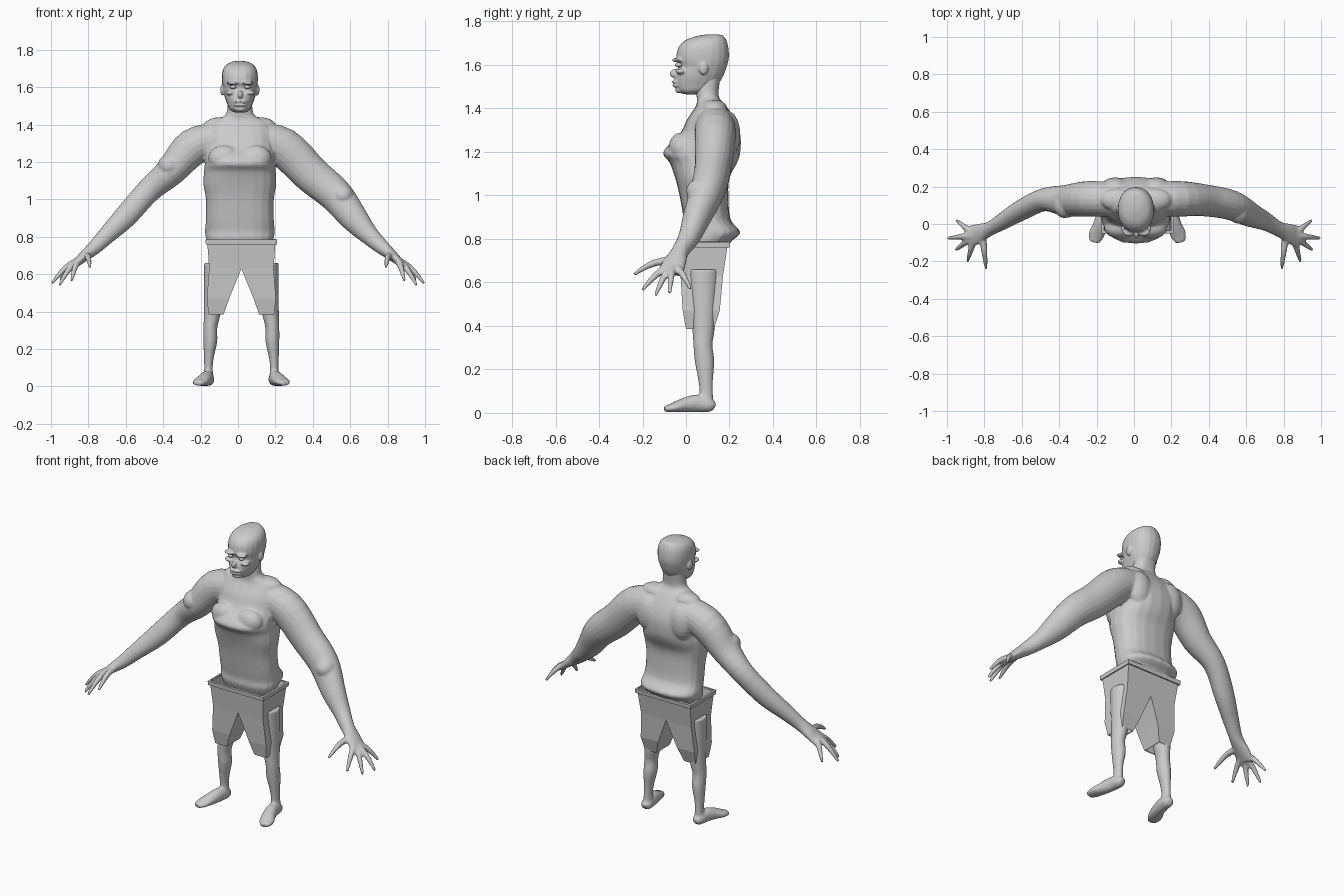
import bpy, bmesh, math
from mathutils import Vector

if "Cube" in bpy.data.objects:
    bpy.data.objects.remove(bpy.data.objects["Cube"])

grey = bpy.data.materials.new("plain_grey")
grey.use_nodes = True
grey.diffuse_color = (0.6, 0.6, 0.6, 1)
grey.node_tree.nodes["Principled BSDF"].inputs["Base Color"].default_value = (0.6, 0.6, 0.6, 1)

CX = 0.018  # middle of the hips


def finish(bm, name):
    bmesh.ops.recalc_face_normals(bm, faces=bm.faces)
    mesh = bpy.data.meshes.new(name)
    bm.to_mesh(mesh)
    bm.free()
    mesh.materials.append(grey)
    obj = bpy.data.objects.new(name, mesh)
    bpy.context.collection.objects.link(obj)
    return obj


def spline(rows, steps=4):
    """Pass a smooth curve through rows of numbers."""
    out = []
    for i in range(len(rows) - 1):
        p = [rows[max(i - 1, 0)], rows[i], rows[i + 1], rows[min(i + 2, len(rows) - 1)]]
        for k in range(steps):
            t = k / steps
            out.append([b + 0.5 * t * (c - a + t * (2 * a - 5 * b + 4 * c - d + t * (3 * (b - c) + d - a)))
                        for a, b, c, d in zip(*p)])
    return out + [list(rows[-1])]


def loft(bm, rows, ref=None, power=2.0, sides=20):
    """Skin rings (x, y, z, half_width, half_depth); level rings unless ref is given."""
    rows = spline(rows)
    rings = []
    for i, (x, y, z, a, b) in enumerate(rows):
        u, v = Vector((1, 0, 0)), Vector((0, 1, 0))
        if ref:
            t = Vector(rows[min(i + 1, len(rows) - 1)][:3]) - Vector(rows[max(i - 1, 0)][:3])
            u = t.cross(Vector(ref)).normalized()
            v = t.normalized().cross(u)
        ring = []
        for k in range(sides):
            c, s = math.cos(math.tau * k / sides), math.sin(math.tau * k / sides)
            c = math.copysign(abs(c) ** (2 / power), c)
            s = math.copysign(abs(s) ** (2 / power), s)
            ring.append(bm.verts.new(Vector((x, y, z)) + u * a * c + v * b * s))
        rings.append(ring)
    for r, q in zip(rings, rings[1:]):
        for k in range(sides):
            n = (k + 1) % sides
            bm.faces.new((r[k], r[n], q[n], q[k]))
    bm.faces.new(rings[0])
    bm.faces.new(rings[-1])


def slices(rows, cx=0.01):
    """Turn (z, half_width, front, back) into level rings."""
    return [(cx, (f + b) / 2, z, w, (b - f) / 2) for z, w, f, b in rows]


def blob(bm, centre, size):
    made = bmesh.ops.create_uvsphere(bm, u_segments=16, v_segments=10, radius=1)["verts"]
    for v in made:
        v.co = Vector(c * s for c, s in zip(v.co, size)) + Vector(centre)


def fuse(obj, voxel, rounds):
    bpy.ops.object.select_all(action='DESELECT')
    obj.select_set(True)
    bpy.context.view_layer.objects.active = obj
    m = obj.modifiers.new("fuse", 'REMESH')
    m.mode, m.voxel_size, m.use_smooth_shade = 'VOXEL', voxel, True
    m = obj.modifiers.new("soften", 'SMOOTH')
    m.iterations = rounds
    bpy.ops.object.shade_smooth()


# Torso and neck
bm = bmesh.new()
loft(bm, slices([
    (0.74, .16, .02, .18), (0.79, .18, .0, .21), (0.83, .187, .0, .25), (0.89, .182, -.01, .205),
    (1.0, .182, -.03, .195), (1.08, .195, -.05, .2), (1.15, .192, -.075, .235),
    (1.2, .187, -.105, .25), (1.28, .187, -.03, .25), (1.35, .18, .005, .225),
    (1.41, .15, .045, .185), (1.445, .085, .05, .155), (1.48, .068, .045, .15),
    (1.55, .065, .05, .16)]), power=2.4)
for s in (-1, 1):
    blob(bm, (s * .085 + .01, -.02, 1.22), (.085, .06, .07))     # pectorals
    blob(bm, (s * .11 + .01, .19, 1.28), (.08, .06, .11))        # shoulder blades
    blob(bm, (s * .1 + .01, .13, 1.4), (.09, .06, .04))          # neck muscles

# Arms and palms: the left one is heavier
left_arm = [
    (.08, .13, 1.33, .085, .09), (.24, .135, 1.28, .105, .095), (.39, .125, 1.135, .1, .085),
    (.52, .1, 1.025, .092, .08), (.62, .05, .9, .075, .065), (.7, .015, .81, .053, .05),
    (.77, -.025, .745, .04, .04), (.83, -.05, .695, .028, .052), (.88, -.07, .65, .018, .06)]
right_arm = [
    (-.08, .13, 1.33, .085, .09), (-.24, .135, 1.28, .1, .095), (-.36, .125, 1.15, .08, .085),
    (-.48, .13, 1.045, .066, .062), (-.6, .075, .91, .062, .055), (-.7, .015, .81, .048, .045),
    (-.77, -.025, .74, .038, .038), (-.83, -.05, .69, .028, .052), (-.88, -.07, .645, .018, .06)]
for arm in (left_arm, right_arm):
    loft(bm, arm, ref=(0, 1, 0))
blob(bm, (-.37, .1, 1.18), (.06, .07, .06))      # upper arm bulges
blob(bm, (.56, .07, 1.02), (.06, .07, .06))

# Fingers, thumb first
tips = [(.79, -.24, .635), (.89, -.2, .565), (.955, -.14, .54), (.995, -.075, .55), (.95, .02, .57)]
for s in (-1, 1):
    for i, tip in enumerate(tips):
        root = Vector((.81, -.06, .7) if i == 0 else (.85, -.06, .675))
        tip = Vector(tip)
        rows = []
        for t, r in ((.1, .02), (.45, .017), (.75, .013), (1, .008)):
            p = root.lerp(tip, t) + Vector((0, 0, .02 * math.sin(math.pi * t)))
            rows.append((s * p.x, p.y, p.z, r, r))
        loft(bm, rows, ref=(0, 0, 1), sides=10)
fuse(finish(bm, "torso_and_arms"), .0075, 3)

# Head with gaunt face
bm = bmesh.new()
loft(bm, slices([
    (1.465, .03, -.01, .05), (1.48, .055, -.035, .1), (1.51, .068, -.05, .145),
    (1.55, .082, -.05, .172), (1.59, .09, -.035, .187), (1.63, .096, -.045, .197),
    (1.68, .094, -.035, .195), (1.715, .078, .0, .185), (1.735, .045, .06, .17),
    (1.74, .015, .1, .14)]), power=2.2)
blob(bm, (.012, -.05, 1.56), (.014, .025, .022))     # nose
blob(bm, (.012, -.045, 1.522), (.038, .022, .008))   # lips
blob(bm, (.012, -.042, 1.505), (.036, .022, .008))
blob(bm, (.012, -.03, 1.483), (.03, .02, .014))      # chin
for s in (-1, 1):
    blob(bm, (s * .04 + .012, -.04, 1.622), (.034, .026, .009))   # brows
    blob(bm, (s * .055 + .012, -.025, 1.57), (.026, .025, .012))  # cheekbones
    blob(bm, (s * .093 + .01, .08, 1.585), (.012, .022, .03))     # ears
fuse(finish(bm, "head"), .0055, 2)

for s, side in ((-1, "right"), (1, "left")):
    # Eyes
    bm = bmesh.new()
    blob(bm, (s * .038 + .012, -.033, 1.6), (.016, .018, .011))
    for f in bm.faces:
        f.smooth = True
    finish(bm, side + "_eye")

    # Legs and feet
    bm = bmesh.new()
    leg = [(.13, .08, .66, .07, .075), (.145, .08, .48, .055, .062), (.158, .08, .37, .043, .05),
           (.166, .078, .31, .037, .044), (.166, .085, .24, .037, .045), (.174, .09, .15, .026, .034),
           (.176, .093, .09, .023, .031), (.176, .09, .04, .03, .036)]
    foot = [(.172, .13, .025, .018, .018), (.176, .11, .034, .032, .031), (.184, .05, .043, .035, .041),
            (.2, -.01, .035, .039, .033), (.22, -.06, .024, .042, .021), (.23, -.098, .018, .026, .013)]
    loft(bm, [(s * x + CX, y, z, a, b) for x, y, z, a, b in leg])
    loft(bm, [(s * x + CX, y, z, a, b) for x, y, z, a, b in foot], ref=(0, 0, 1))
    fuse(finish(bm, side + "_leg"), .007, 3)


def flat_tube(name, rings, thick, mirror):
    """Straight walls between level rectangles (x0, x1, y0, y1, z)."""
    bm = bmesh.new()
    loops = [[bm.verts.new(p) for p in ((x0, y0, z), (x1, y0, z), (x1, y1, z), (x0, y1, z))]
             for x0, x1, y0, y1, z in rings]
    for r, q in zip(loops, loops[1:]):
        for k in range(4):
            n = (k + 1) % 4
            if any(v.co.x > 1e-5 or not mirror for v in (r[k], r[n], q[k], q[n])):
                bm.faces.new((r[k], r[n], q[n], q[k]))
    obj = finish(bm, name)
    obj.location.x = CX
    if mirror:
        obj.modifiers.new("mirror", 'MIRROR').use_clip = True
    m = obj.modifiers.new("cloth", 'SOLIDIFY')
    m.thickness, m.offset = thick, -1
    return obj


# Shorts and waistband
flat_tube("shorts", [(0, .183, -.04, .193, .78), (0, .172, -.025, .17, .63),
                     (.065, .185, -.015, .155, .47), (.095, .175, 0, .128, .385)], .006, True)
flat_tube("waistband", [(-.192, .192, -.05, .203, .785), (-.19, .19, -.048, .2, .76)], .016, False)
